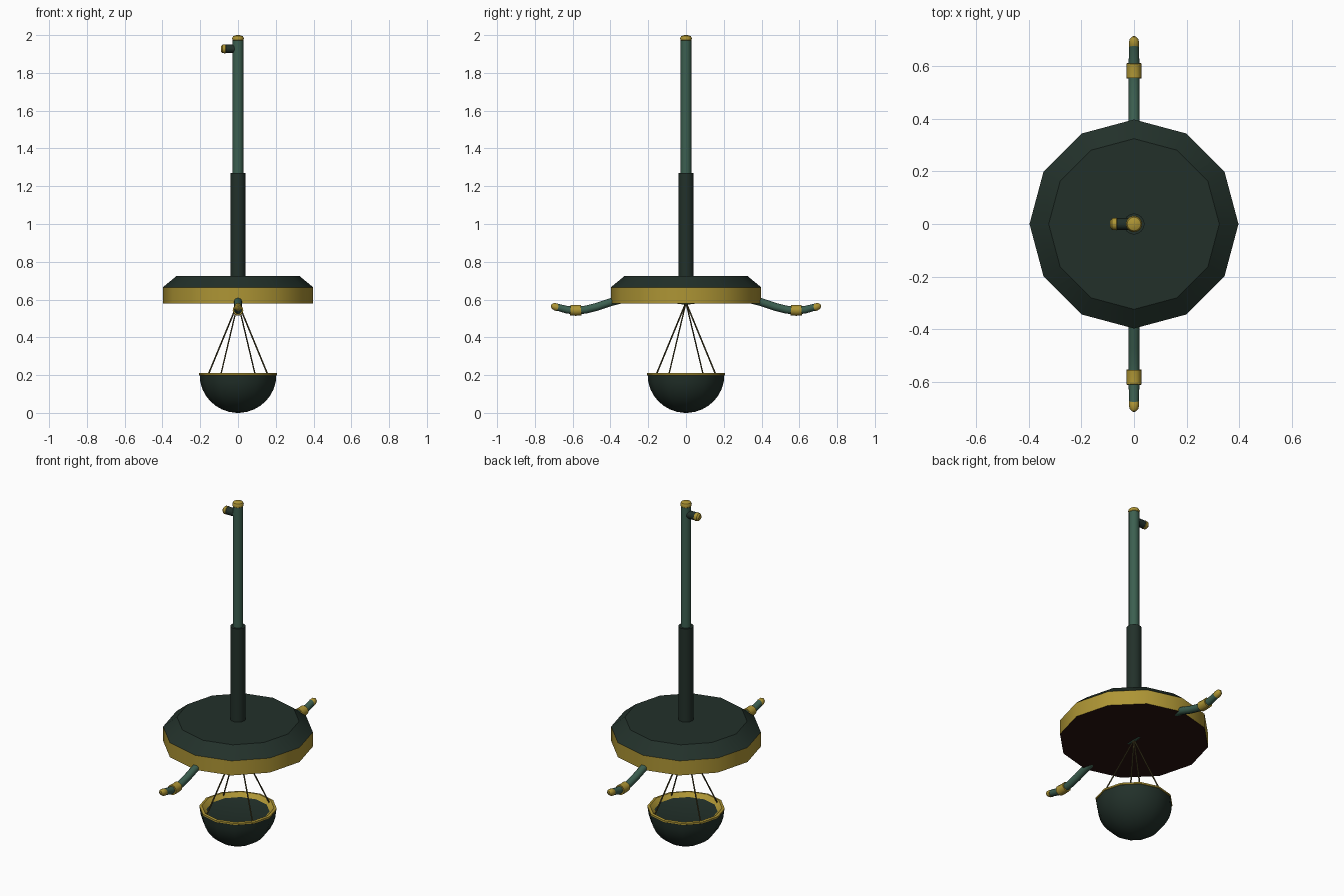
import bpy, bmesh
from math import sin, cos, pi, radians
from mathutils import Vector

if "Cube" in bpy.data.objects:
    bpy.data.objects.remove(bpy.data.objects["Cube"])


def material(name, rgb):
    m = bpy.data.materials.new(name)
    m.diffuse_color = (*rgb, 1)
    m.use_nodes = True
    m.node_tree.nodes["Principled BSDF"].inputs["Base Color"].default_value = m.diffuse_color
    return m


DARK = material("dark_green", (0.016, 0.030, 0.023))
GREEN = material("green", (0.045, 0.115, 0.080))
GOLD = material("gold", (0.42, 0.30, 0.035))
RED = material("dark_red", (0.022, 0.006, 0.005))
ROPE = material("rope", (0.075, 0.06, 0.02))


def finish(bm, name, mats):
    bmesh.ops.remove_doubles(bm, verts=bm.verts, dist=1e-5)
    bmesh.ops.recalc_face_normals(bm, faces=bm.faces)
    mesh = bpy.data.meshes.new(name)
    bm.to_mesh(mesh)
    bm.free()
    for m in mats:
        mesh.materials.append(m)
    ob = bpy.data.objects.new(name, mesh)
    bpy.context.collection.objects.link(ob)
    bpy.ops.object.select_all(action='DESELECT')
    ob.select_set(True)
    bpy.context.view_layer.objects.active = ob
    bpy.ops.object.shade_smooth_by_angle(angle=radians(35))
    return ob


def skin(name, rings, mats, band_mats=None):
    """Join rings of points into a closed skin; band_mats picks a material per band."""
    bm = bmesh.new()
    loops = [[bm.verts.new(p) for p in ring] for ring in rings]
    n = len(loops[0])
    for k, (a, b) in enumerate(zip(loops, loops[1:])):
        for i in range(n):
            j = (i + 1) % n
            f = bm.faces.new((a[i], a[j], b[j], b[i]))
            f.material_index = band_mats[k] if band_mats else 0
    bm.faces.new(loops[0]).material_index = band_mats[0] if band_mats else 0
    bm.faces.new(loops[-1]).material_index = band_mats[-1] if band_mats else 0
    return finish(bm, name, mats)


def lathe(name, profile, mats, band_mats=None, n=12):
    rings = [[(r * cos(2 * pi * i / n), r * sin(2 * pi * i / n), z) for i in range(n)]
             for r, z in profile]
    return skin(name, rings, mats, band_mats)


def tube(name, path, radii, mat, ref, n=12):
    pts = [Vector(p) for p in path]
    rings = []
    for k, p in enumerate(pts):
        d = (pts[min(k + 1, len(pts) - 1)] - pts[max(k - 1, 0)]).normalized()
        u = d.cross(Vector(ref)).normalized()
        v = d.cross(u)
        rings.append([p + radii[k] * (u * cos(2 * pi * i / n) + v * sin(2 * pi * i / n))
                      for i in range(n)])
    return skin(name, rings, [mat])


def mirror_y(ob):
    m = ob.modifiers.new("mirror", 'MIRROR')
    m.use_axis = (False, True, False)
    m.use_mirror_merge = False


# twelve-sided platform: red underside, gold band, dark bevelled top
lathe("platform", [(0.02, 0.58), (0.398, 0.58), (0.398, 0.665), (0.325, 0.725), (0.02, 0.725)],
      [RED, GOLD, DARK], [0, 1, 2, 2])

# pole: thick sleeve, thin shaft, domed cap
lathe("pole_sleeve", [(0.04, 0.70), (0.04, 1.27)], [DARK], n=16)
lathe("pole_shaft", [(0.028, 1.25), (0.028, 1.98)], [GREEN], n=16)
lathe("pole_cap", [(0.024, 1.968), (0.03, 1.974), (0.031, 1.985), (0.026, 1.994), (0.014, 1.999),
                   (0.003, 2.0)], [GOLD], n=16)

# peg near the top of the pole
z = 1.927
tube("peg", [(-0.015, 0, z), (-0.068, 0, z)], [0.022, 0.022], DARK, (0, 1, 0))
tube("peg_tip", [(-0.063, 0, z), (-0.066, 0, z), (-0.083, 0, z), (-0.091, 0, z)],
     [0.020, 0.024, 0.022, 0.013], GOLD, (0, 1, 0))

# curved side arms with ring and tip
arm = [(0, 0.33, 0.604), (0, 0.40, 0.586), (0, 0.47, 0.562), (0, 0.53, 0.547),
       (0, 0.58, 0.542), (0, 0.63, 0.546), (0, 0.69, 0.562)]
mirror_y(tube("arm", arm, [0.021] * 5 + [0.02, 0.018], GREEN, (1, 0, 0)))
mirror_y(tube("arm_ring", [(0, 0.555, 0.544), (0, 0.583, 0.542), (0, 0.612, 0.544)],
              [0.028] * 3, GOLD, (1, 0, 0)))
mirror_y(tube("arm_tip", [(0, 0.677, 0.557), (0, 0.69, 0.561), (0, 0.705, 0.567), (0, 0.714, 0.570)],
              [0.019, 0.020, 0.016, 0.006], GOLD, (1, 0, 0)))

# small bar under the platform that holds the ropes
tube("rope_bar", [(0, -0.045, 0.586), (0, 0, 0.582), (0, 0.045, 0.586)], [0.009] * 3,
     GREEN, (1, 0, 0), 8)

# four ropes
for k in range(4):
    a = radians(60 + 90 * k)
    tube(f"rope_{k + 1}", [(0, 0, 0.585), (0.183 * cos(a), 0.183 * sin(a), 0.2)],
         [0.004, 0.004], ROPE, (0, 0, 1), 6)

# hanging bowl with gold rim and dark floor
curve = [(0.203 * sin(t), 0.2 - 0.2 * cos(t)) for t in (radians(3 + 87 * i / 8) for i in range(9))]
lathe("bowl", curve + [(0.165, 0.19), (0.01, 0.19)], [DARK])
lathe("bowl_rim", [(0.165, 0.188), (0.203, 0.199), (0.206, 0.201), (0.206, 0.21),
                   (0.192, 0.212), (0.168, 0.191)], [GOLD]).data
rim = bpy.data.objects["bowl_rim"].data
bm = bmesh.new()
bm.from_mesh(rim)
# open the rim so the bowl floor shows
bmesh.ops.delete(bm, geom=[f for f in bm.faces if len(f.verts) > 4], context='FACES_ONLY')
bm.to_mesh(rim)
bm.free()
